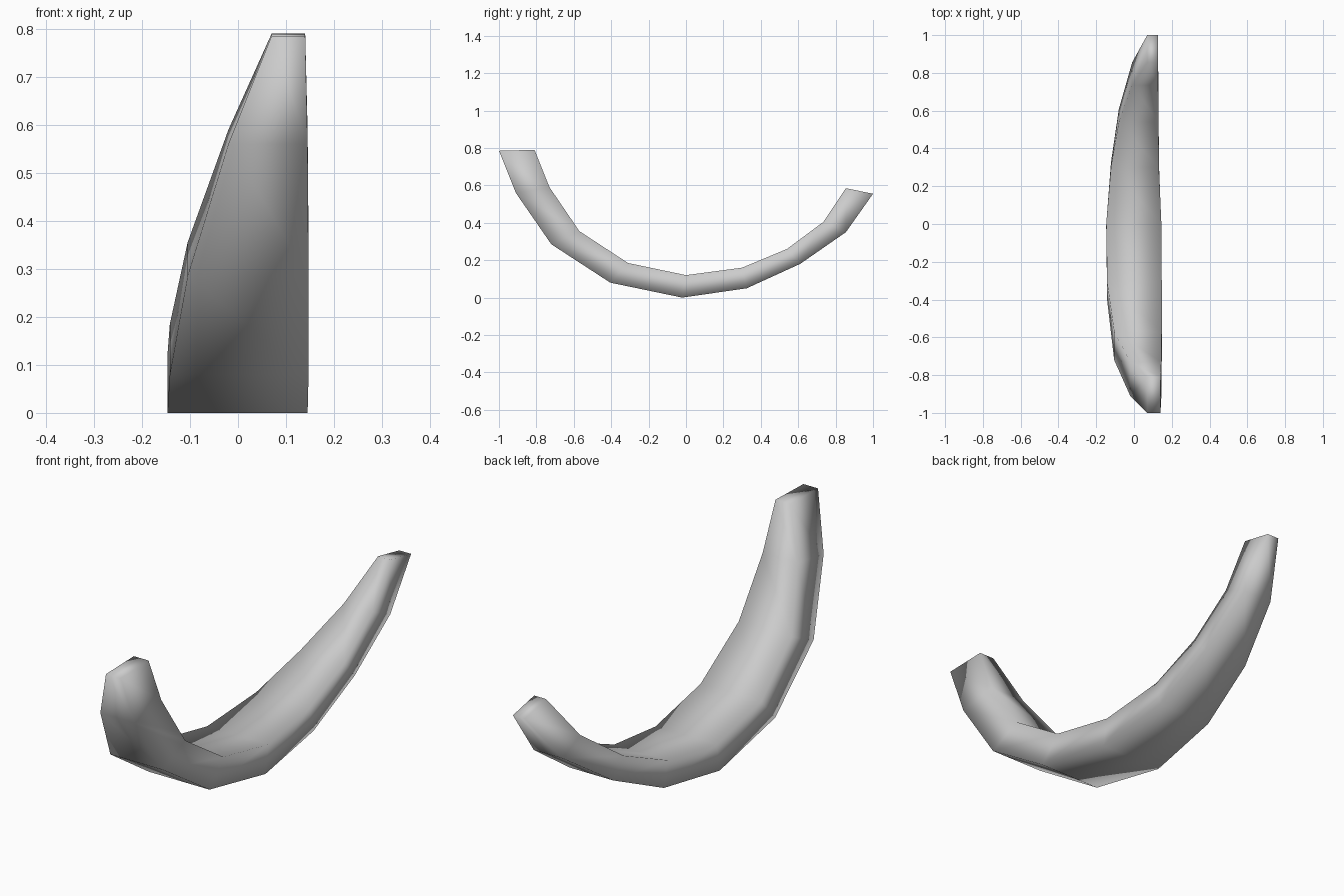
import bpy
import bmesh

cube = bpy.data.objects.get("Cube")
if cube:
    bpy.data.objects.remove(cube, do_unlink=True)

# Plain grey material
grey = bpy.data.materials.new("plain_grey")
grey.use_nodes = True
colour = (0.6, 0.6, 0.6, 1)
grey.diffuse_color = colour
grey.node_tree.nodes["Principled BSDF"].inputs["Base Color"].default_value = colour

# Stations from front to back: outer (y, z), inner (y, z), narrow side x, flat side x
stations = [
    ((-1.0, 0.785), (-0.81, 0.79), 0.07, 0.14),
    ((-0.91, 0.56), (-0.73, 0.59), -0.02, 0.145),
    ((-0.72, 0.285), (-0.57, 0.355), -0.105, 0.147),
    ((-0.405, 0.08), (-0.31, 0.185), -0.142, 0.147),
    ((-0.02, 0.0), (0.0, 0.12), -0.147, 0.145),
    ((0.325, 0.05), (0.3, 0.16), -0.122, 0.132),
    ((0.61, 0.18), (0.54, 0.26), -0.08, 0.13),
    ((0.855, 0.35), (0.735, 0.405), -0.01, 0.128),
    ((1.0, 0.555), (0.855, 0.585), 0.07, 0.126),
]

# Four-sided section swept along the arc
bm = bmesh.new()
rings = []
for outer, inner, left, right in stations:
    corners = [(left, *outer), (right, *outer), (right, *inner), (left, *inner)]
    rings.append([bm.verts.new(c) for c in corners])
for a, b in zip(rings, rings[1:]):
    for i in range(4):
        j = (i + 1) % 4
        bm.faces.new((a[i], a[j], b[j], b[i]))

# End caps
bm.faces.new(rings[0])
bm.faces.new(rings[-1])
bmesh.ops.recalc_face_normals(bm, faces=bm.faces)
for face in bm.faces:
    face.smooth = True

mesh = bpy.data.meshes.new("curved_horn")
bm.to_mesh(mesh)
bm.free()
mesh.materials.append(grey)
horn = bpy.data.objects.new("curved_horn", mesh)
bpy.context.collection.objects.link(horn)
